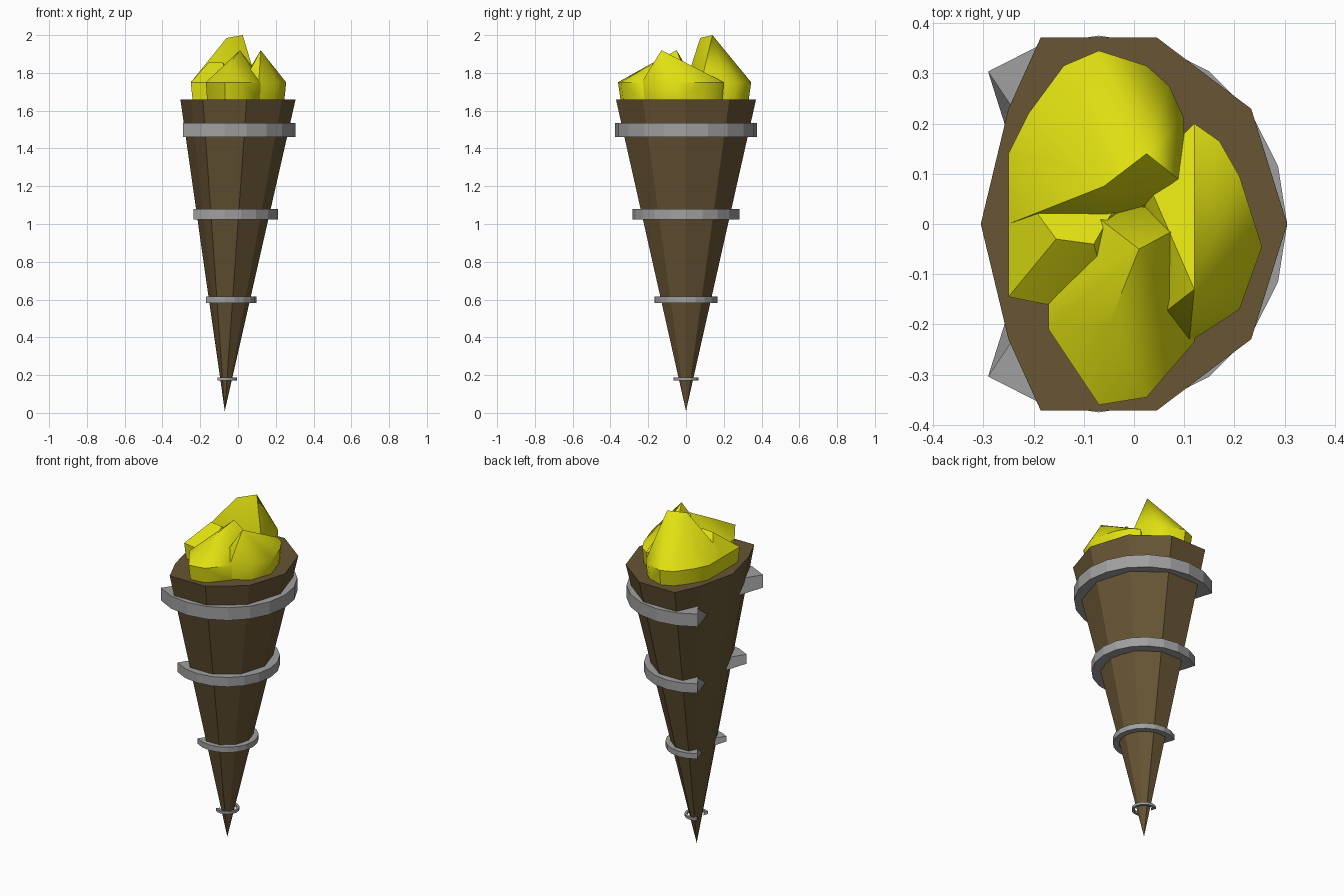
import bpy, bmesh
from math import cos, sin, radians

cube = bpy.data.objects.get("Cube")
if cube:
    bpy.data.objects.remove(cube)

AXIS_X = -0.07


def material(name, rgb):
    m = bpy.data.materials.new(name)
    m.use_nodes = True
    m.diffuse_color = (*rgb, 1)
    bsdf = next(n for n in m.node_tree.nodes if n.type == 'BSDF_PRINCIPLED')
    bsdf.inputs["Base Color"].default_value = (*rgb, 1)
    bsdf.inputs["Roughness"].default_value = 0.8
    return m


wood = material("dark brown wood", (0.135, 0.09, 0.035))
metal = material("grey metal", (0.35, 0.35, 0.35))
fire = material("yellow flame", (0.75, 0.75, 0.006))


def finish(bm, name, mat, smooth=False):
    bmesh.ops.recalc_face_normals(bm, faces=bm.faces)
    mesh = bpy.data.meshes.new(name)
    bm.to_mesh(mesh)
    bm.free()
    mesh.materials.append(mat)
    ob = bpy.data.objects.new(name, mesh)
    bpy.context.collection.objects.link(ob)
    if smooth:
        bpy.ops.object.select_all(action='DESELECT')
        ob.select_set(True)
        bpy.context.view_layer.objects.active = ob
        bpy.ops.object.shade_smooth_by_angle(angle=radians(40))
    return ob


def handle_point(deg, scale=1.0):
    """Ten-sided handle section, flattened on its wall side."""
    a = radians(deg)
    x, y = 0.375 * cos(a), 0.39 * sin(a)
    if cos(a) < -0.5:
        x = -0.18 if abs(y) > 0.1 else -0.235
    return AXIS_X + x * scale, y * scale


# Tapered handle
bm = bmesh.new()
tip = bm.verts.new((AXIS_X, 0, 0.01))
rim = [bm.verts.new((*handle_point(36 * i), 1.66)) for i in range(10)]
for i in range(10):
    bm.faces.new((tip, rim[i], rim[(i + 1) % 10]))
bm.faces.new(rim)
finish(bm, "handle", wood)


# Open bands, their ends cut back to the handle
def band(name, r, low, high):
    bm = bmesh.new()
    rows = []
    for deg in range(-126, 127, 18):
        a = radians(deg)
        ox, oy = AXIS_X + r * cos(a), r * sin(a)
        ix, iy = AXIS_X + 0.8 * r * cos(a), 0.8 * r * sin(a)
        bx, by = ix, iy
        if abs(deg) == 126:
            side = 1 if deg > 0 else -1
            ix, iy = AXIS_X - 0.38 * r, side * 0.5 * r
            bx, by = AXIS_X - 0.44 * r, side * 0.34 * r
        rows.append([bm.verts.new(p) for p in
                     ((ox, oy, low), (ox, oy, high), (ix, iy, high), (bx, by, low))])
    for a, b in zip(rows, rows[1:]):
        for k in range(4):
            n = (k + 1) % 4
            bm.faces.new((a[k], a[n], b[n], b[k]))
    bm.faces.new(rows[0])
    bm.faces.new(rows[-1])
    finish(bm, name, metal)


for name, r, low, high in (("top_band", 0.375, 1.46, 1.535),
                           ("upper_band", 0.282, 1.025, 1.08),
                           ("lower_band", 0.167, 0.583, 0.615),
                           ("tip_band", 0.065, 0.172, 0.187)):
    band(name, r, low, high)


# Faceted flame lumps: low wall below, peaks above
def flame(name, outline, peaks):
    bm = bmesh.new()
    for x, y in outline:
        bm.verts.new((x, y, 1.75))
        bm.verts.new((x * 0.96, y * 0.96, 1.65))
    for p in peaks:
        bm.verts.new(p)
    res = bmesh.ops.convex_hull(bm, input=bm.verts)
    junk = {v for v in res["geom_interior"] + res["geom_unused"]
            if isinstance(v, bmesh.types.BMVert)}
    bmesh.ops.delete(bm, geom=list(junk), context='VERTS')
    bmesh.ops.dissolve_limit(bm, angle_limit=radians(2), verts=bm.verts, edges=bm.edges)
    finish(bm, name, fire, smooth=True)


flame("back_flame",
      [(-0.25, 0), (-0.25, 0.14), (-0.21, 0.22), (-0.14, 0.315), (-0.07, 0.345),
       (0.025, 0.315), (0.07, 0.275), (0.1, 0.21), (0.1, 0.08), (-0.05, 0)],
      [(-0.06, 0.075, 1.985), (0.025, 0.14, 2.0), (-0.15, 0.12, 1.87)])
flame("left_flame",
      [(0.255, -0.045), (0.21, -0.17), (0.11, -0.235), (0.21, 0.095),
       (0.17, 0.165), (0.12, 0.2), (0.02, 0.1), (0.03, -0.2)],
      [(0.12, -0.13, 1.92)])
flame("front_flame",
      [(-0.17, -0.15), (-0.17, -0.21), (-0.07, -0.36), (0.025, -0.345),
       (0.12, -0.235), (0.14, 0.02), (-0.12, 0.05)],
      [(0.01, -0.05, 1.92), (-0.05, -0.2, 1.84)])
flame("right_flame",
      [(-0.25, -0.145), (-0.25, 0.1), (-0.175, -0.16), (-0.05, -0.15), (0, 0.1)],
      [(-0.155, -0.03, 1.855), (-0.08, -0.04, 1.855)])
